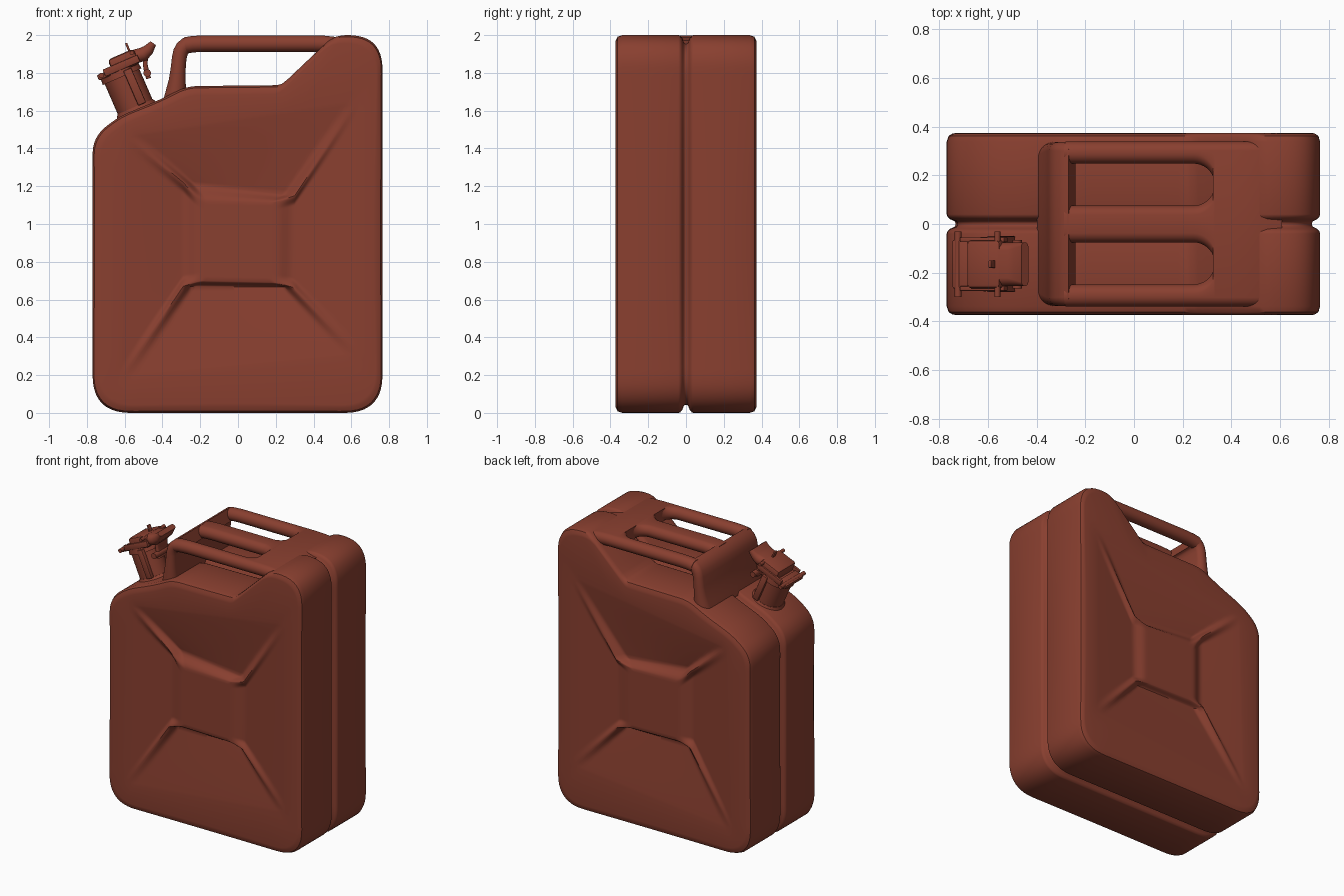
import bpy, bmesh, math
from mathutils import Matrix, Vector

if "Cube" in bpy.data.objects:
    bpy.data.objects.remove(bpy.data.objects["Cube"])

paint = bpy.data.materials.new("rust_red_paint")
paint.diffuse_color = (0.25, 0.05, 0.029, 1)
paint.use_nodes = True
paint.node_tree.nodes["Principled BSDF"].inputs["Base Color"].default_value = paint.diffuse_color


def finish(name, bm, angle=40):
    bmesh.ops.recalc_face_normals(bm, faces=bm.faces)
    me = bpy.data.meshes.new(name)
    bm.to_mesh(me)
    bm.free()
    me.materials.append(paint)
    ob = bpy.data.objects.new(name, me)
    bpy.context.collection.objects.link(ob)
    bpy.ops.object.select_all(action='DESELECT')
    ob.select_set(True)
    bpy.context.view_layer.objects.active = ob
    bpy.ops.object.shade_smooth_by_angle(angle=math.radians(angle))
    return ob


def skin(name, rings, angle=40):
    """Bridge a list of closed rings of 3D points and cap both ends."""
    bm = bmesh.new()
    vs = [[bm.verts.new(p) for p in ring] for ring in rings]
    n = len(vs[0])
    for a, b in zip(vs, vs[1:]):
        for i in range(n):
            j = (i + 1) % n
            bm.faces.new((a[i], a[j], b[j], b[i]))
    bm.faces.new(vs[0])
    bm.faces.new(vs[-1])
    return finish(name, bm, angle)


def rounded(corners):
    """Polygon of (x, z, cut distance) with curved corners."""
    out, n = [], len(corners)
    for i, (x, z, d) in enumerate(corners):
        p = Vector((x, z))
        a = Vector(corners[i - 1][:2]) - p
        b = Vector(corners[(i + 1) % n][:2]) - p
        a, b = p + a.normalized() * d, p + b.normalized() * d
        for k in range(11):
            t = k / 10
            out.append(a * (1 - t) ** 2 + p * 2 * t * (1 - t) + b * t * t)
    return out


# ---- body: two pressed halves with a seam groove and recessed panels
outline = rounded([(-0.77, 0, .2), (0.765, 0, .2), (0.765, 2, .18), (0.51, 2, .06),
                   (0.23, 1.735, .03), (-0.27, 1.73, .06), (-0.42, 1.655, .06),
                   (-0.63, 1.57, .07), (-0.77, 1.46, .09)])
CEN = Vector((0, 0.93))


def reach(d):
    """Distance from the centre to the outline along direction d."""
    best = 0
    for i, a in enumerate(outline):
        p, e = outline[i - 1] - CEN, a - outline[i - 1]
        det = d.x * e.y - d.y * e.x
        if abs(det) < 1e-9:
            continue
        s = (p.x * e.y - p.y * e.x) / det
        t = (p.x * d.y - p.y * d.x) / det
        if -1e-6 <= t <= 1 + 1e-6 and s > best:
            best = s
    return best


N = 60


def quad_loop(c):
    c = [Vector(p) for p in c]
    return [c[k].lerp(c[(k + 1) % 4], i / N) for k in range(4) for i in range(N)]


panel = quad_loop([(-0.63, 0.17), (0.64, 0.30), (0.64, 1.66), (-0.59, 1.47)])
inner = quad_loop([(-0.29, 0.67), (0.29, 0.665), (0.30, 1.15), (-0.29, 1.22)])
plate = quad_loop([(-0.2, 0.70), (0.2, 0.69), (0.2, 1.115), (-0.2, 1.12)])
dirs = [(p - CEN).normalized() for p in panel]
dist = [reach(d) for d in dirs]


def edge(inset):
    return [CEN + d * (r - inset) for d, r in zip(dirs, dist)]


def mix(a, b, t):
    return [p.lerp(q, t) for p, q in zip(a, b)]


W = 0.374
SIDE_DEPTH = (.042, .026, .052, .032)      # bottom, right, top, left


def smooth(e):
    e = max(0, min(1, e))
    return e * e * (3 - 2 * e)


def recess(s, u=0):
    """Ring of a sloping recess (s), then a soft step up to the centre plate (u);
    the four diagonal ribs stay flush."""
    ring = []
    pts = mix(mix(panel, inner, s), plate, u)
    for i, p in enumerate(pts):
        k, t = divmod(i, N)
        e = smooth(min(t, N - t) / N * (1.4 - .8 * s) / .06)
        d = .01 * s + s ** 1.1 * e * SIDE_DEPTH[k] * (1 - smooth(u)) + .004 * u
        ring.append((p.x, -(W - d), p.y))
    return ring


rings = [[(p.x, -(W - .014), p.y) for p in mix(plate, [CEN] * len(plate), f)]
         for f in (.5, .1)]
rings += [recess(1, u) for u in (1, .8, .6, .4, .2)]
rings += [recess(s) for s in (1, .95, .85, .7, .5, .3, .15, .05, 0)]
half = [(edge(.05), W), (edge(.033), W - .002), (edge(.01), W - .012),
        (edge(0), W - .036), (edge(0), .04), (edge(.004), .03),
        (edge(.018), .02), (edge(.045), .011), (edge(.05), .004)]
rings += [[(p.x, -y, p.y) for p in loop] for loop, y in half]
rings += [[(x, -y, z) for x, y, z in ring] for ring in reversed(rings)]
skin("can_body", rings, 40)


# ---- sweeps along an x-z path: stations are (x, z, y0, y1, thickness)
def sweep(name, st, mat=Matrix()):
    rings = []
    for i, (x, z, y0, y1, th) in enumerate(st):
        a, b = st[max(i - 1, 0)], st[min(i + 1, len(st) - 1)]
        t = Vector((b[0] - a[0], 0, b[1] - a[1])).normalized()
        nrm = Vector((-t.z, 0, t.x))
        ry = min(th, y1 - y0) / 2
        ring = []
        for k in range(24):
            ang = 2 * math.pi * (k + .5) / 24
            c, s = math.cos(ang), math.sin(ang)
            y = (y1 - ry if c > 0 else y0 + ry) + ry * c
            ring.append(mat @ (Vector((x, y, z)) + nrm * (s * th / 2)))
        rings.append(ring)
    return skin(name, rings, 50)


# ---- three carrying bars, flaring together around the rounded slot ends
flare = [(0.245 + .087 * math.sin(math.radians(a)), .087 * math.cos(math.radians(a)))
         for a in range(0, 91, 10)]
path = [(-0.28, 1.945, .087), (-0.24, 1.952, .087), (-0.18, 1.955, .087)]
path += [(x, 1.955, h) for x, h in flare]
SLOT = 0.163
sweep("middle_handle_bar", [(x, z, h - SLOT, SLOT - h, .088) for x, z, h in path])
for side, label in ((-1, "front"), (1, "back")):
    st = []
    for x, z, h in path:
        y = sorted((side * (SLOT + h - .002), side * .34))
        st.append((x, z, y[0], y[1], .088))
    sweep(label + "_handle_bar", st)
# solid end where the bars run into the body
sweep("handle_end", [(x, z, -.34, .34, .088) for x, z in (
    (.325, 1.955), (.40, 1.955), (.46, 1.953), (.52, 1.946), (.60, 1.93))])

# ---- wide leg that joins the bars to the shoulder
sweep("handle_leg", [(x, z, -.337, .337, t) for x, z, t in (
    (-0.255, 1.952, .086), (-0.275, 1.945, .084), (-0.292, 1.931, .082),
    (-0.304, 1.91, .08), (-0.311, 1.88, .078), (-0.317, 1.82, .08),
    (-0.322, 1.76, .09), (-0.328, 1.70, .11), (-0.334, 1.64, .13))])

# ---- spout and clamped cap, built in a tilted frame
TILT = Matrix.Translation((-0.54, -0.165, 1.61)) @ Matrix.Rotation(-0.41, 4, 'Y')


def drum(name, r1, r2, z0, z1, u=0, seg=40):
    bm = bmesh.new()
    bmesh.ops.create_cone(bm, cap_ends=True, segments=seg, radius1=r1, radius2=r2,
                          depth=z1 - z0,
                          matrix=TILT @ Matrix.Translation((u, 0, (z0 + z1) / 2)))
    finish(name, bm)


def block(name, u, y, v, size):
    bm = bmesh.new()
    bmesh.ops.create_cube(bm, size=1, matrix=Matrix.Diagonal((*size, 1)))
    bmesh.ops.bevel(bm, geom=bm.edges[:], offset=min(size) * .2, segments=2,
                    affect='EDGES', profile=.5)
    bm.transform(TILT @ Matrix.Translation((u, y, v)))
    finish(name, bm)


def rod(name, u, v, length, r):
    bm = bmesh.new()
    bmesh.ops.create_cone(bm, cap_ends=True, segments=16, radius1=r, radius2=r,
                          depth=length, matrix=TILT @ Matrix.Translation((u, 0, v))
                          @ Matrix.Rotation(math.pi / 2, 4, 'X'))
    finish(name, bm)


drum("spout_collar", .12, .102, -.02, .012)
drum("spout_neck", .1, .1, -.06, .2)
drum("cap_disc", .112, .106, .185, .232)
block("cap_bridge", .04, 0, .255, (.15, .2, .085))
block("hinge_tab", -.085, 0, .23, (.07, .2, .03))
rod("hinge_pin", -.098, .235, .27, .014)
rod("lever_pin", .098, .28, .27, .012)
rod("latch_pin", .13, .15, .2, .02)
block("lever_stop", .09, 0, .31, (.012, .03, .06))
for y in (-.1, .1):
    block("clamp_arm", .02, y, .24, (.2, .02, .04))
    block("neck_strap", .04, y, .11, (.045, .03, .2))
# curved cam lever rising over the cap and hooking down in front of it
sweep("cam_lever", [(u, v, -.09, .09, t) for u, v, t in (
    (.06, .26, .06), (.11, .255, .075), (.15, .25, .075), (.185, .26, .06),
    (.222, .282, .035))], TILT)
sweep("lever_hook", [(u, v, -.06, .06, .026) for u, v in (
    (.17, .25), (.152, .225), (.138, .195), (.13, .16), (.125, .12))], TILT)
